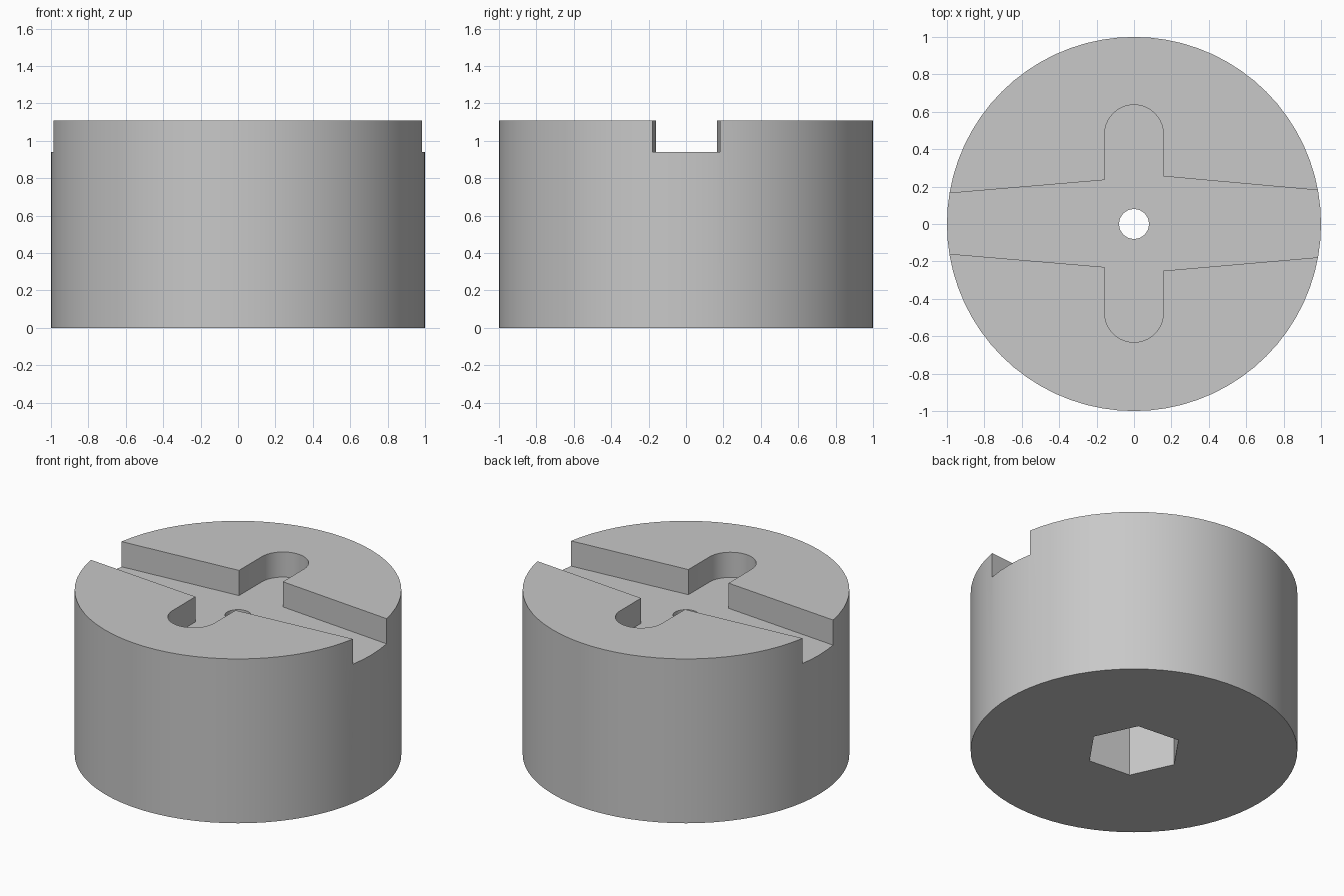
import bpy
import bmesh
import math

if "Cube" in bpy.data.objects:
    bpy.data.objects.remove(bpy.data.objects["Cube"], do_unlink=True)

HEIGHT = 1.11
FLOOR = 0.94       # level of the slot floor
WEB = 0.03         # thickness left between slot floor and hex socket

grey = bpy.data.materials.new("plain_grey")
grey.use_nodes = True
colour = (0.58, 0.58, 0.58, 1)
grey.diffuse_color = colour
grey.node_tree.nodes["Principled BSDF"].inputs["Base Color"].default_value = colour


def arc(cx, cy, radius, start, end, steps):
    """Points along an arc, angles in degrees."""
    angles = [math.radians(start + (end - start) * i / steps) for i in range(steps + 1)]
    return [(cx + radius * math.cos(a), cy + radius * math.sin(a)) for a in angles]


def ring(radius, sides, turn=0):
    return arc(0, 0, radius, turn, turn + 360, sides)[:-1]


def prism(name, outline, z0, z1):
    """Extrude a flat outline from z0 up to z1."""
    bm = bmesh.new()
    face = bm.faces.new([bm.verts.new((x, y, z0)) for x, y in outline])
    top = bmesh.ops.extrude_face_region(bm, geom=[face])["geom"]
    bmesh.ops.translate(bm, vec=(0, 0, z1 - z0),
                        verts=[v for v in top if isinstance(v, bmesh.types.BMVert)])
    bmesh.ops.recalc_face_normals(bm, faces=bm.faces)
    mesh = bpy.data.meshes.new(name)
    bm.to_mesh(mesh)
    bm.free()
    mesh.materials.append(grey)
    obj = bpy.data.objects.new(name, mesh)
    bpy.context.collection.objects.link(obj)
    return obj


def cut(target, cutter):
    """Subtract the cutter and throw it away."""
    cutter.hide_render = True
    mod = target.modifiers.new(cutter.name, "BOOLEAN")
    mod.operation = "DIFFERENCE"
    mod.solver = "EXACT"
    mod.object = cutter
    bpy.context.view_layer.objects.active = target
    bpy.ops.object.modifier_apply(modifier=mod.name)
    bpy.data.objects.remove(cutter, do_unlink=True)


# Round body
body = prism("round_body", ring(1, 72), 0, HEIGHT)

# Tapered cross slot with rounded short arms
cross = [(1.1, -0.168), (1.1, 0.17), (0.157, 0.255)]
cross += arc(0, 0.48, 0.157, 0, 180, 20)
cross += [(-0.157, 0.235), (-1.1, 0.155), (-1.1, -0.15), (-0.157, -0.23)]
cross += arc(0, -0.475, 0.157, 180, 360, 20)
cross += [(0.157, -0.25)]
cut(body, prism("cross_slot", cross, FLOOR, HEIGHT + 0.2))

# Hexagonal socket from below and small hole through the web
cut(body, prism("hex_socket", ring(0.3, 6, -5), -0.2, FLOOR - WEB))
cut(body, prism("centre_hole", ring(0.08, 32), FLOOR - WEB - 0.1, FLOOR + 0.1))

# Smooth round walls, crisp edges
bpy.ops.object.select_all(action="DESELECT")
body.select_set(True)
bpy.context.view_layer.objects.active = body
bpy.ops.object.shade_smooth_by_angle(angle=math.radians(30))
